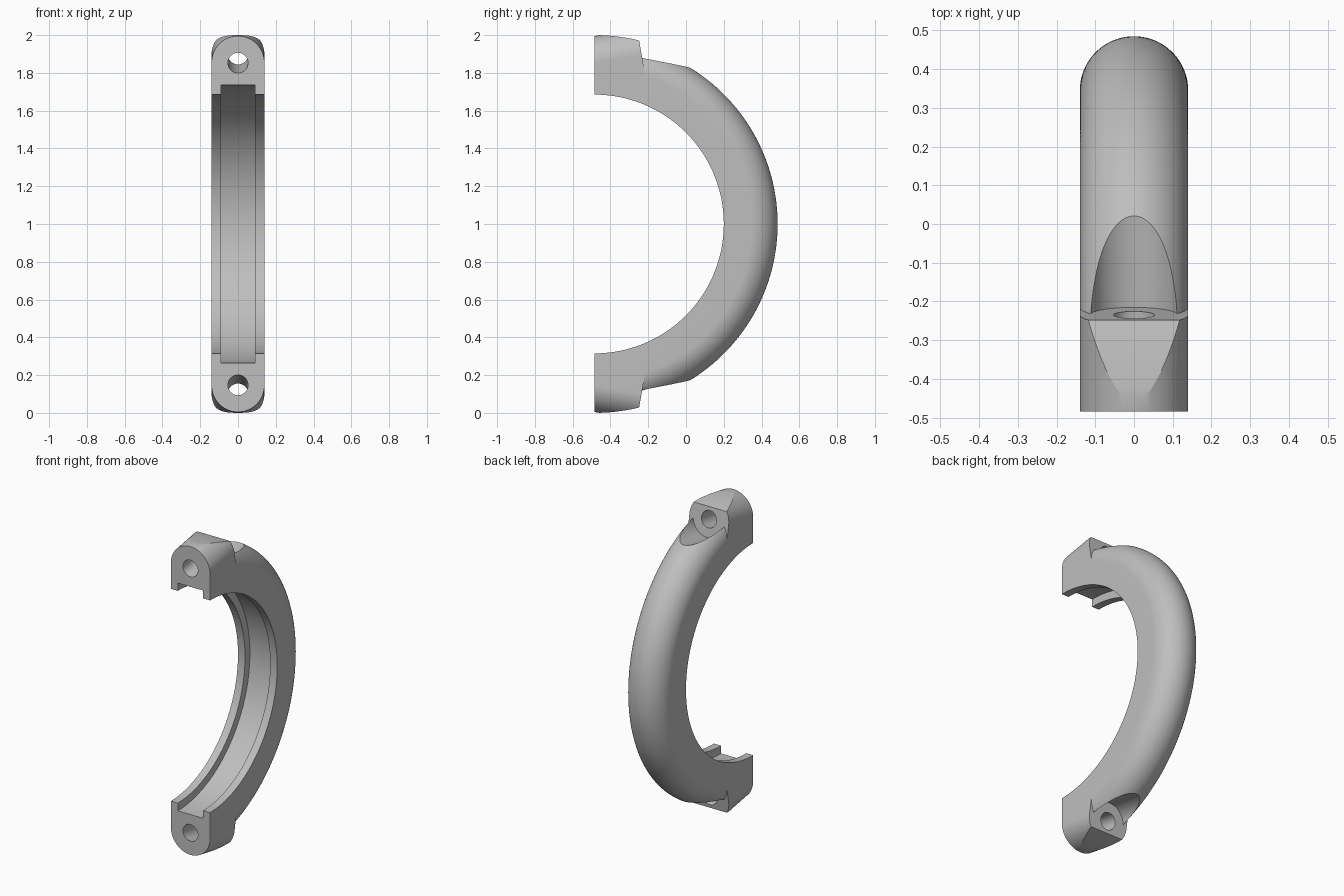
import bpy, bmesh
from math import sin, cos, pi, radians
from mathutils import Vector

if "Cube" in bpy.data.objects:
    bpy.data.objects.remove(bpy.data.objects["Cube"])

CY, CZ = -0.485, 1.0          # ring centre, on the split plane
HALF = 0.14                   # half width of the clamp
TILT = radians(10)            # lean of the bolt axes

steel = bpy.data.materials.new("plain_grey")
steel.use_nodes = True
GREY = (0.52, 0.52, 0.52, 1)
steel.diffuse_color = GREY
steel.node_tree.nodes["Principled BSDF"].inputs["Base Color"].default_value = GREY


def loft(name, rings):
    """Skin a row of matching closed outlines and cap both ends."""
    bm = bmesh.new()
    rows = [[bm.verts.new(p) for p in ring] for ring in rings]
    n = len(rows[0])
    for a, b in zip(rows, rows[1:]):
        for i in range(n):
            j = (i + 1) % n
            bm.faces.new((a[i], a[j], b[j], b[i]))
    bm.faces.new(rows[0])
    bm.faces.new(rows[-1])
    bmesh.ops.recalc_face_normals(bm, faces=bm.faces)
    mesh = bpy.data.meshes.new(name)
    bm.to_mesh(mesh)
    bm.free()
    mesh.materials.append(steel)
    obj = bpy.data.objects.new(name, mesh)
    bpy.context.collection.objects.link(obj)
    return obj


def arc(radius, start, end, steps):
    return [(radius * cos(start + (end - start) * i / steps),
             radius * sin(start + (end - start) * i / steps))
            for i in range(steps + 1)]


def combine(target, tool, operation):
    """Apply a boolean and discard the tool."""
    mod = target.modifiers.new(operation, 'BOOLEAN')
    mod.operation, mod.solver, mod.object = operation, 'EXACT', tool
    bpy.context.view_layer.objects.active = target
    bpy.ops.object.modifier_apply(modifier=mod.name)
    bpy.data.objects.remove(tool)


def along_bolt(name, outline, start, end, side):
    """Extrude an outline along the tilted bolt axis; zero is the lug's rear face."""
    axis = Vector((0, cos(TILT), sin(TILT)))
    up = Vector((0, -sin(TILT), cos(TILT)))
    rings = []
    for d in (start, end):
        ring = []
        for x, h in outline:
            p = Vector((x, -0.235, 0.897)) + axis * d + up * h
            ring.append((p.x, p.y, CZ + side * p.z))
        rings.append(ring)
    return loft(name, rings)


# Half ring: grooved bore and fully rounded outside
section = [(x, 0.83 + r) for x, r in arc(HALF, 0, pi, 40)]
section += [(-HALF, 0.685), (-0.09, 0.685), (-0.09, 0.735),
            (0.09, 0.735), (0.09, 0.685), (HALF, 0.685)]
clamp = loft("clamp_half", [[(x, CY + r * c, CZ + r * s) for x, r in section]
                            for c, s in arc(1, -pi / 2, pi / 2, 128)])

# Bolt lugs at both ends, with counterbore and through hole
lug_outline = arc(HALF, 0, pi, 40) + [(-HALF, -0.11), (HALF, -0.11)]
for side in (1, -1):
    lug = along_bolt("bolt_lug", lug_outline, -0.4, 0, side)
    envelope = loft("lug_envelope", [[(x, CY + c, CZ + s)
                    for c, s in arc(1, -pi / 2, pi / 2, 160)] for x in (-0.3, 0.3)])
    combine(lug, envelope, 'INTERSECT')
    combine(clamp, lug, 'UNION')
    for name, radius, start, end in (("counterbore", 0.113, 0, 0.5),
                                     ("bolt_hole", 0.053, -0.5, 0.2)):
        circle = arc(radius, 0, 2 * pi, 48)[:-1]
        combine(clamp, along_bolt(name, circle, start, end, side), 'DIFFERENCE')

# Smooth curved walls, crisp machined edges
bpy.ops.object.select_all(action='DESELECT')
clamp.select_set(True)
bpy.context.view_layer.objects.active = clamp
bpy.ops.object.shade_smooth_by_angle(angle=radians(20))
